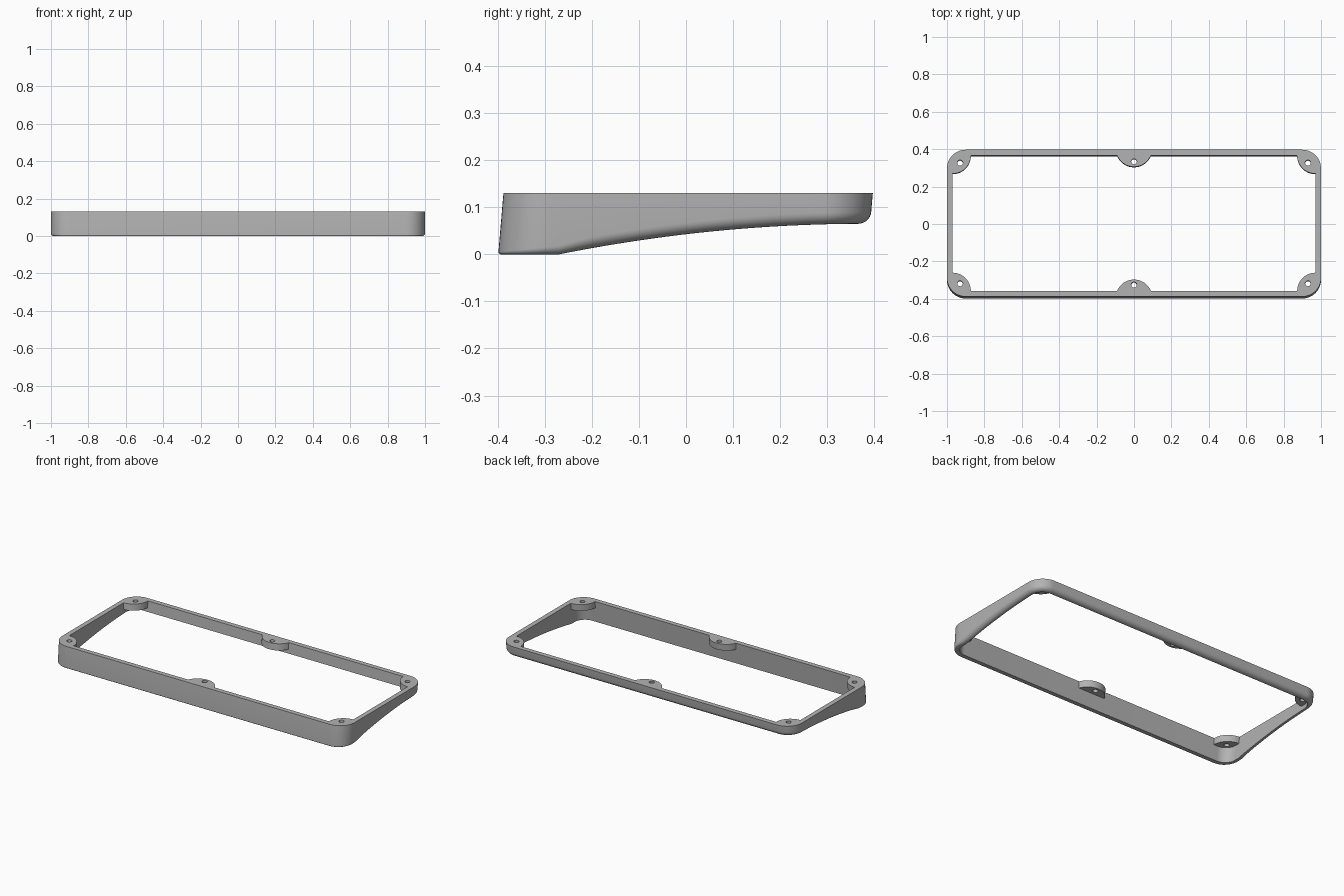
import bpy, bmesh
from math import sin, cos, pi, radians
from mathutils import Vector

if "Cube" in bpy.data.objects:
    bpy.data.objects.remove(bpy.data.objects["Cube"])

TOP, LEAN, WALL = 0.13, 0.085, 0.03
X, Y0, Y1, R = 1.0, -0.388, 0.397, 0.10
BOSS_R, BOSS_T, HOLE_R = 0.0975, 0.04, 0.015

grey = bpy.data.materials.new("mid_grey")
grey.diffuse_color = (0.45, 0.45, 0.45, 1)
grey.use_nodes = True
grey.node_tree.nodes["Principled BSDF"].inputs["Base Color"].default_value = grey.diffuse_color


def lean(x, y, z):
    """The whole frame leans slightly backwards towards its top."""
    return (x, y - LEAN * (TOP - z), z)


def underside(y):
    """Height of the lower edge: flat foot, then a rising curve."""
    def f(v):
        if v < -0.27:
            return 0.0
        return 0.065 * (1 - (max(0.38 - v, 0) / 0.65) ** 2)
    z = f(y)
    for _ in range(3):
        z = f(y - LEAN * (TOP - z))
    return z


def finish(bm, name):
    bmesh.ops.recalc_face_normals(bm, faces=bm.faces)
    me = bpy.data.meshes.new(name)
    bm.to_mesh(me)
    bm.free()
    ob = bpy.data.objects.new(name, me)
    bpy.context.collection.objects.link(ob)
    me.materials.append(grey)
    bpy.ops.object.select_all(action='DESELECT')
    ob.select_set(True)
    bpy.context.view_layer.objects.active = ob
    bpy.ops.object.shade_smooth_by_angle(angle=radians(30))
    return ob


def outline():
    """Rounded rectangle as (point, outward normal) stations."""
    pts = []
    corners = [(X - R, Y0 + R, -90), (X - R, Y1 - R, 0),
               (-X + R, Y1 - R, 90), (-X + R, Y0 + R, 180)]
    lo, hi = Y0 + R, Y1 - R
    kink = -0.259
    side = [kink + (hi - kink) * i / 16 for i in range(16)]
    for i, (cx, cy, a0) in enumerate(corners):
        for k in range(13):
            a = radians(a0 + 90 * k / 12)
            n = Vector((cos(a), sin(a)))
            pts.append((Vector((cx, cy)) + n * R, n))
        if i == 0:
            pts += [(Vector((X, y)), Vector((1, 0))) for y in side]
        if i == 2:
            pts += [(Vector((-X, y)), Vector((-1, 0))) for y in reversed(side)]
    return pts


# Frame wall: one cross-section per station, rounded on the lower outer edge
bm = bmesh.new()
sections = []
for p, n in outline():
    t = min(max((p.y + 0.38) / 0.18, 0), 1)
    r = 0.006 + 0.019 * t
    sec = [lean(p.x, p.y, TOP)]
    for k in range(8):
        a = pi / 2 * k / 7
        q = p - n * r * (1 - cos(a))
        sec.append(lean(q.x, q.y, underside(q.y) + r * (1 - sin(a))))
    q = p - n * WALL
    sec += [lean(q.x, q.y, underside(q.y)), lean(q.x, q.y, TOP)]
    sections.append([bm.verts.new(c) for c in sec])
for a, b in zip(sections, sections[1:] + sections[:1]):
    m = len(a)
    for j in range(m):
        k = (j + 1) % m
        bm.faces.new((a[j], b[j], b[k], a[k]))
finish(bm, "frame_wall")


def arc(cx, cy, r, a0, a1, n):
    return [(cx + r * cos(radians(a0 + (a1 - a0) * i / n)),
             cy + r * sin(radians(a0 + (a1 - a0) * i / n))) for i in range(n + 1)]


def boss(name, shape, hole):
    """Flat screw tab with a through hole."""
    bm = bmesh.new()
    ring = arc(hole[0], hole[1], HOLE_R, 0, 360, 24)[:-1]
    edges = []
    for loop in (shape, ring):
        vs = [bm.verts.new((x, y, TOP)) for x, y in loop]
        edges += [bm.edges.new((vs[i], vs[(i + 1) % len(vs)])) for i in range(len(vs))]
    bmesh.ops.triangle_fill(bm, edges=edges, use_beauty=True)
    ext = bmesh.ops.extrude_face_region(bm, geom=bm.faces[:], use_keep_orig=True)
    for v in ext["geom"]:
        if isinstance(v, bmesh.types.BMVert):
            v.co.z -= BOSS_T
    for v in bm.verts:
        v.co = lean(*v.co)
    finish(bm, name)


# Screw tabs: four in the corners, one midway along the front and the back
ri = R - WALL
for back in (True, False):
    s = 1 if back else -1
    end = "back" if back else "front"
    yi = Y1 - WALL if back else Y0 + WALL
    for m, side in ((1, "right"), (-1, "left")):
        # drawn for the +x +y corner, then mirrored
        curve = arc(0, 0, BOSS_R, 270, 180, 20) + arc(-ri, -ri, ri, 90, 0, 12)
        shape = [(m * (X - WALL + u), yi + s * v) for u, v in curve]
        boss(f"{end}_{side}_screw_tab", shape, (m * 0.93, yi - s * 0.04))
    d = BOSS_R - 0.061
    half = (BOSS_R ** 2 - d ** 2) ** 0.5
    curve = [(u, v + d) for u, v in arc(0, 0, BOSS_R, 202, 338, 24)]
    curve = [(-half, 0)] + [c for c in curve if c[1] < -0.0005] + [(half, 0)]
    boss(f"{end}_middle_screw_tab", [(u, yi + s * v) for u, v in curve],
         (0, yi - s * 0.033))
